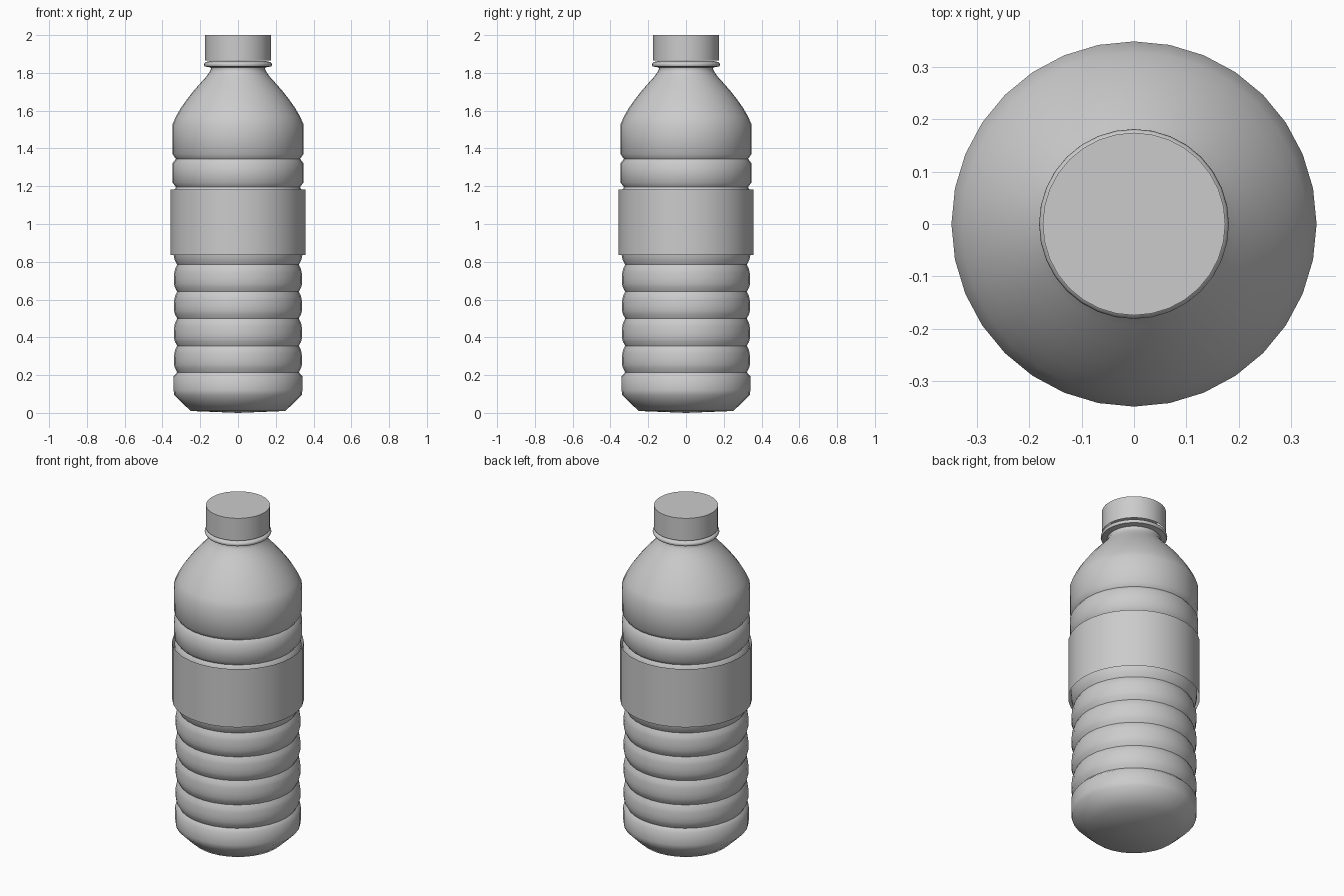
import bpy, bmesh, math

if "Cube" in bpy.data.objects:
    bpy.data.objects.remove(bpy.data.objects["Cube"])

SIDES = 32


def lathe(name, profile, angle=40):
    """Revolve (radius, z) points about z; radius 0 makes a pole."""
    bm = bmesh.new()
    rings = []
    for r, z in profile:
        if r == 0:
            rings.append([bm.verts.new((0, 0, z))])
        else:
            rings.append([bm.verts.new((r * math.cos(2 * math.pi * i / SIDES),
                                        r * math.sin(2 * math.pi * i / SIDES), z))
                          for i in range(SIDES)])
    for a, b in zip(rings, rings[1:]):
        for i in range(SIDES):
            j = (i + 1) % SIDES
            loop = [a[i % len(a)], a[j % len(a)], b[j % len(b)], b[i % len(b)]]
            bm.faces.new(list(dict.fromkeys(loop)))
    bmesh.ops.recalc_face_normals(bm, faces=bm.faces)
    mesh = bpy.data.meshes.new(name)
    bm.to_mesh(mesh)
    bm.free()
    ob = bpy.data.objects.new(name, mesh)
    bpy.context.collection.objects.link(ob)
    bpy.ops.object.select_all(action='DESELECT')
    ob.select_set(True)
    bpy.context.view_layer.objects.active = ob
    bpy.ops.object.shade_smooth_by_angle(angle=math.radians(angle))
    return ob


# bottle body: base, ribbed lower wall, label zone, shoulder, neck and collar
body = [(0, 0.0), (0.25, 0.01), (0.295, 0.052), (0.338, 0.095), (0.341, 0.12), (0.341, 0.195)]
for z in (0.215, 0.355, 0.5, 0.642, 0.785):
    if z > 0.3:
        body += [(0.337, z - 0.04), (0.333, z - 0.022)]
    body += [(0.322, z), (0.334, z + 0.022), (0.339, z + 0.042), (0.34, z + 0.07)]
body = [p for p in body if p[1] < 0.84]
body += [(0.343, 0.85), (0.345, 1.17), (0.328, 1.195), (0.347, 1.22),
         (0.348, 1.32), (0.329, 1.345), (0.347, 1.37), (0.348, 1.525),
         (0.328, 1.57), (0.302, 1.615), (0.27, 1.66), (0.235, 1.705),
         (0.195, 1.75), (0.168, 1.78), (0.15, 1.805), (0.143, 1.822),
         (0.146, 1.829), (0.176, 1.834), (0.181, 1.843), (0.178, 1.852),
         (0.168, 1.858), (0.15, 1.862)]
lathe("bottle_body", body, 50)

# wrap-around label
lathe("label", [(0.357, 0.835), (0.357, 1.183)])

# screw cap
lathe("cap", [(0.174, 1.866), (0.174, 2.0), (0, 2.0)])
